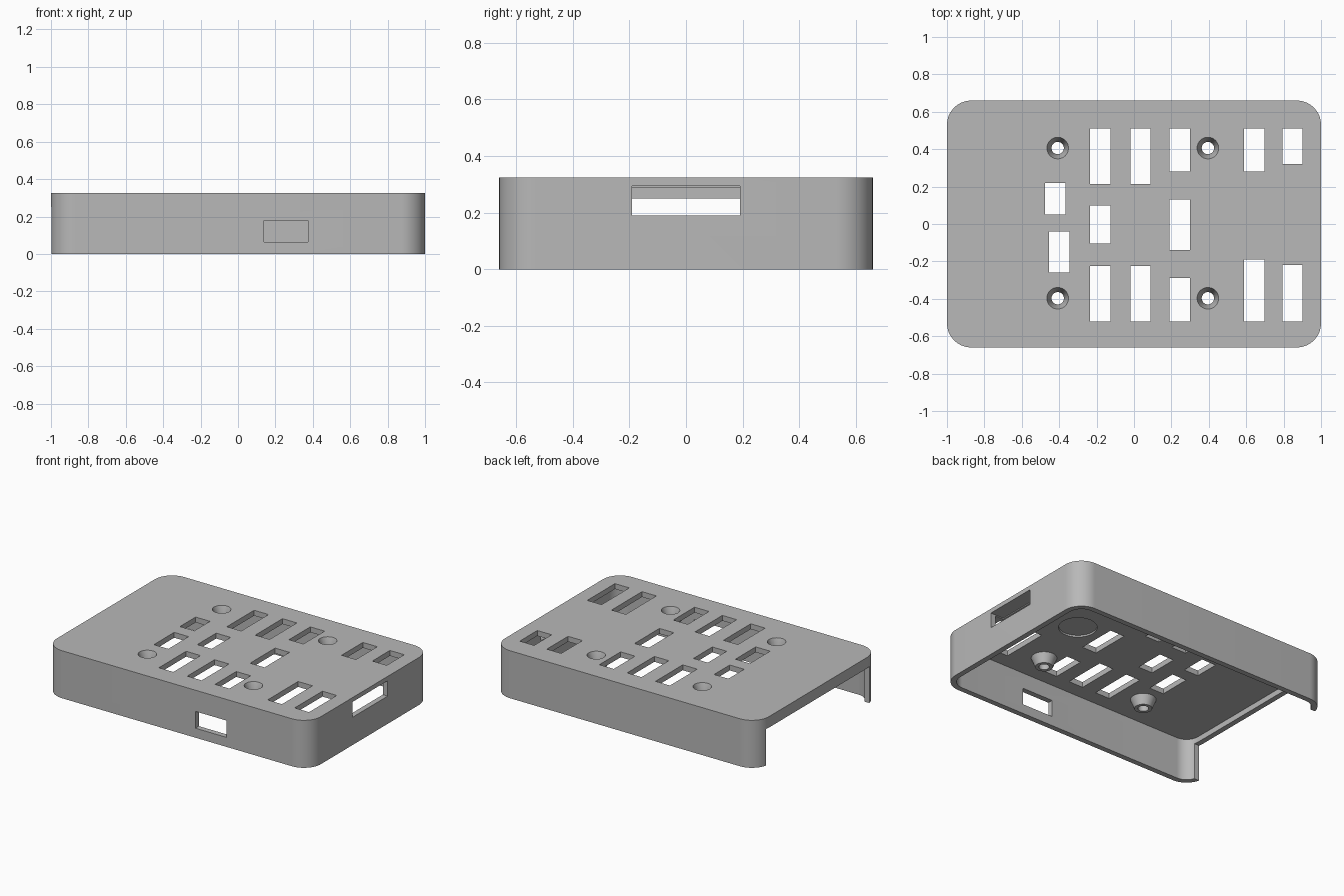
import bpy, bmesh, math

cube = bpy.data.objects.get("Cube")
if cube:
    bpy.data.objects.remove(cube, do_unlink=True)

H, WALL, CEIL = 0.325, 0.037, 0.288
HX, HY, R = 1.0, 0.66, 0.13

grey = bpy.data.materials.new("plain grey")
grey.use_nodes = True
colour = (0.48, 0.48, 0.48, 1)
grey.diffuse_color = colour
grey.node_tree.nodes["Principled BSDF"].inputs["Base Color"].default_value = colour


def make(name, bm):
    mesh = bpy.data.meshes.new(name)
    bmesh.ops.recalc_face_normals(bm, faces=bm.faces)
    bm.to_mesh(mesh)
    bm.free()
    mesh.materials.append(grey)
    obj = bpy.data.objects.new(name, mesh)
    bpy.context.collection.objects.link(obj)
    return obj


def rounded_slab(name, hx, hy, r, z0, z1, steps=16):
    bm = bmesh.new()
    verts = []
    for k, (sx, sy) in enumerate([(1, 1), (-1, 1), (-1, -1), (1, -1)]):
        for i in range(steps + 1):
            a = math.pi / 2 * (k + i / steps)
            verts.append(bm.verts.new((sx * (hx - r) + r * math.cos(a),
                                       sy * (hy - r) + r * math.sin(a), z0)))
    base = bm.faces.new(verts)
    top = bmesh.ops.extrude_face_region(bm, geom=[base])["geom"]
    for v in top:
        if isinstance(v, bmesh.types.BMVert):
            v.co.z = z1
    return make(name, bm)


def block(x0, x1, y0, y1, z0, z1):
    bm = bmesh.new()
    bmesh.ops.create_cube(bm, size=1)
    for v in bm.verts:
        v.co.x = x1 if v.co.x > 0 else x0
        v.co.y = y1 if v.co.y > 0 else y0
        v.co.z = z1 if v.co.z > 0 else z0
    return make("cutter", bm)


def cone(x, y, r0, r1, z0, z1):
    bm = bmesh.new()
    bmesh.ops.create_cone(bm, cap_ends=True, segments=40, radius1=r0, radius2=r1, depth=z1 - z0)
    bmesh.ops.translate(bm, verts=bm.verts, vec=(x, y, (z0 + z1) / 2))
    return make("cutter", bm)


def combine(target, tool, operation="DIFFERENCE"):
    mod = target.modifiers.new("cut", "BOOLEAN")
    mod.operation, mod.solver, mod.object = operation, "EXACT", tool
    bpy.context.view_layer.objects.active = target
    bpy.ops.object.modifier_apply(modifier=mod.name)
    bpy.data.objects.remove(tool, do_unlink=True)


# Hollow shell, open underneath
case = rounded_slab("case_cover", HX, HY, R, 0, H)
combine(case, rounded_slab("cavity", HX - WALL, HY - WALL, R - WALL, -0.1, CEIL))

# Open end, side slot and front port
combine(case, block(-1.1, -0.9, -0.56, 0.56, -0.1, 0.25))
combine(case, block(0.9, 1.1, -0.19, 0.19, 0.19, 0.295))
combine(case, block(0.14, 0.375, -0.7, -0.6, 0.065, 0.18))

# Rectangular windows in the top: column left edge, then y spans
windows = {
    -0.475: [(0.05, 0.22)],
    -0.455: [(-0.26, -0.04)],
    -0.235: [(0.215, 0.51), (-0.105, 0.1), (-0.52, -0.225)],
    -0.02: [(0.215, 0.51), (-0.52, -0.225)],
    0.19: [(0.28, 0.51), (-0.14, 0.13), (-0.52, -0.29)],
    0.588: [(0.28, 0.51), (-0.52, -0.19)],
    0.793: [(0.32, 0.51), (-0.52, -0.22)],
}
for x, spans in windows.items():
    for y0, y1 in spans:
        combine(case, block(x, x + 0.109, y0, y1, 0.27, 0.4))

# Tapered screw bosses with countersunk holes
for x in (-0.408, 0.395):
    for y in (-0.397, 0.406):
        combine(case, cone(x, y, 0.055, 0.085, 0.225, 0.3), "UNION")
        combine(case, cone(x, y, 0.033, 0.033, 0.15, 0.4))
        combine(case, cone(x, y, 0.031, 0.0595, 0.25, 0.33))

# Shallow round recess in the ceiling
combine(case, cone(0.48, 0.03, 0.12, 0.12, 0.25, CEIL + 0.012))

# Smooth corners, sharp edges
bpy.ops.object.select_all(action="DESELECT")
case.select_set(True)
bpy.context.view_layer.objects.active = case
bpy.ops.object.shade_smooth_by_angle(angle=math.radians(25))
